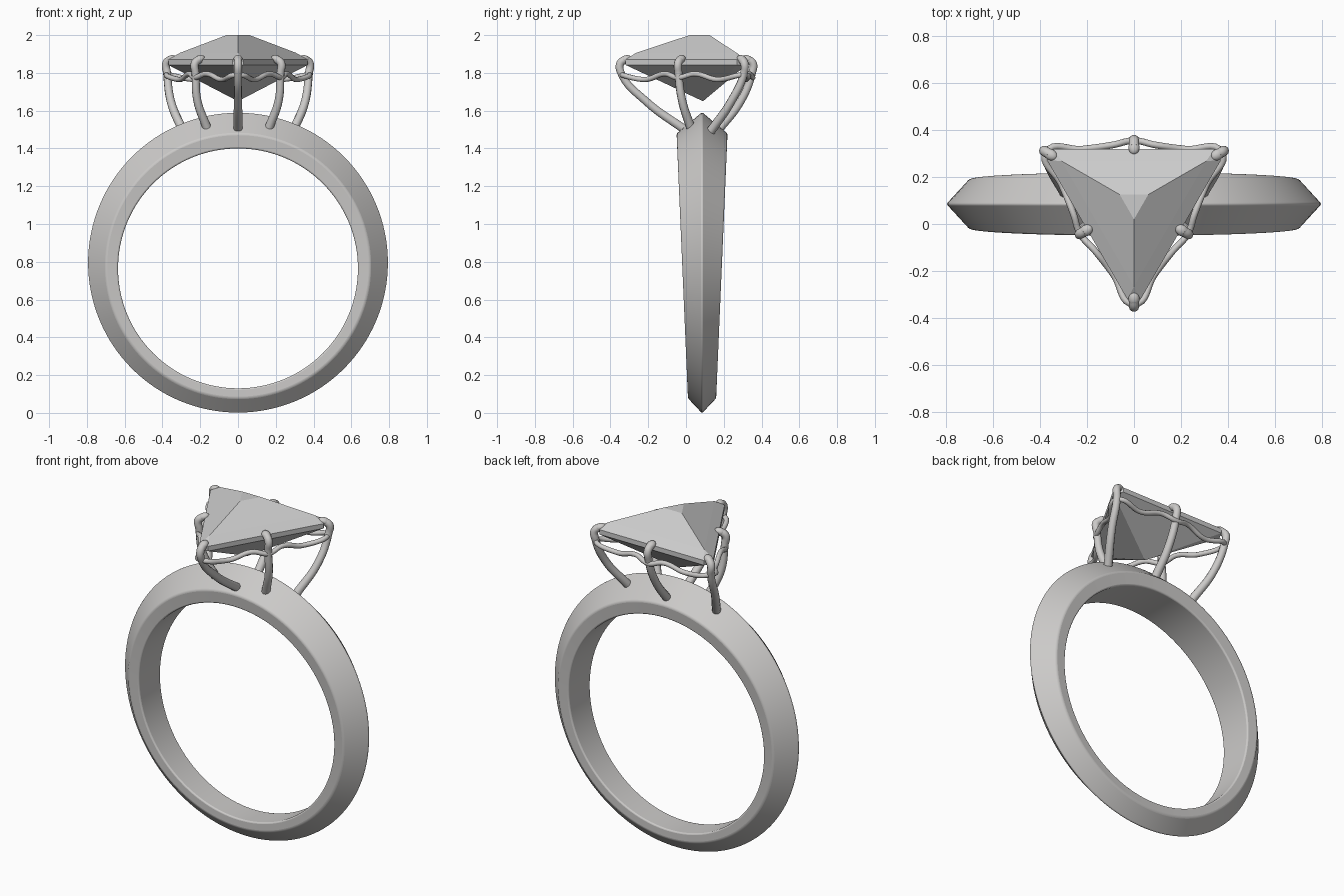
import bpy, bmesh, math
from mathutils import Vector

if "Cube" in bpy.data.objects:
    bpy.data.objects.remove(bpy.data.objects["Cube"])

CY = 0.09            # y of the stone's axis
BAND_Y = 0.085


def material(name, rgb):
    m = bpy.data.materials.new(name)
    m.use_nodes = True
    m.diffuse_color = (*rgb, 1)
    m.node_tree.nodes["Principled BSDF"].inputs["Base Color"].default_value = (*rgb, 1)
    return m


metal = material("pale_grey_metal", (0.6, 0.59, 0.58))
stone = material("pale_grey_stone", (0.6, 0.6, 0.6))


def add_object(name, data, mat):
    ob = bpy.data.objects.new(name, data)
    bpy.context.scene.collection.objects.link(ob)
    data.materials.append(mat)
    return ob


def from_bmesh(name, bm, mat):
    bmesh.ops.recalc_face_normals(bm, faces=bm.faces)
    me = bpy.data.meshes.new(name)
    bm.to_mesh(me)
    bm.free()
    return add_object(name, me, mat)


def polar(angle, r, z, side=0):
    """Point at radius r along an angle, shifted sideways, about the stone's axis."""
    a = math.radians(angle)
    return Vector((r * math.cos(a) - side * math.sin(a),
                   CY + r * math.sin(a) + side * math.cos(a), z))


# Band: knife-edged ring, wider towards the top
def band():
    bm = bmesh.new()
    # centre height, radius, share of half width
    section = [(0.795, 0.797, 0), (0.778, 0.70, 1), (0.765, 0.635, 0.96),
               (0.765, 0.635, -0.96), (0.778, 0.70, -1)]
    steps = 128
    rings = []
    for i in range(steps):
        a = math.tau * i / steps
        ring = []
        for cz, r, share in section:
            z = cz + r * math.sin(a)
            half = 0.075 + (z - 0.075) * 0.043
            ring.append(bm.verts.new((r * math.cos(a), BAND_Y + share * half, z)))
        rings.append(ring)
    n = len(section)
    for i in range(steps):
        p, q = rings[i], rings[(i + 1) % steps]
        for j in range(n):
            k = (j + 1) % n
            bm.faces.new((p[j], p[k], q[k], q[j]))
    ob = from_bmesh("band", bm, metal)
    bev = ob.modifiers.new("soft_edges", "BEVEL")
    bev.width = 0.008
    bev.segments = 3
    bev.limit_method = "ANGLE"
    bev.angle_limit = math.radians(25)
    bpy.context.view_layer.objects.active = ob
    ob.select_set(True)
    bpy.ops.object.shade_smooth_by_angle(angle=math.radians(40))
    ob.select_set(False)


# Stone: trillion cut with a small table, thin girdle and pointed culet
def gem():
    bm = bmesh.new()
    points = [Vector((0, CY, 1.65))]
    for corner in (-90, 30, 150):
        points.append(polar(corner, 0.07, 2.0))
        points.append(polar(corner, 0.355, 1.906))
        for side in (-0.028, 0.028):
            for z in (1.87, 1.842):
                points.append(polar(corner, 0.41, z, side))
    for p in points:
        bm.verts.new(p)
    bmesh.ops.convex_hull(bm, input=bm.verts)
    bmesh.ops.dissolve_limit(bm, angle_limit=0.02, verts=bm.verts, edges=bm.edges)
    from_bmesh("gemstone", bm, stone)


# Round wire through a few points
def wire(name, points, radius, closed=False, radii=None):
    cu = bpy.data.curves.new(name, "CURVE")
    cu.dimensions = "3D"
    cu.bevel_depth = radius
    cu.bevel_resolution = 3
    cu.resolution_u = 8
    cu.use_fill_caps = True
    sp = cu.splines.new("BEZIER")
    sp.bezier_points.add(len(points) - 1)
    sp.use_cyclic_u = closed
    for i, (bp, p) in enumerate(zip(sp.bezier_points, points)):
        bp.co = p
        bp.handle_left_type = bp.handle_right_type = "AUTO"
        bp.radius = radii[i] if radii else 1
    return add_object(name, cu, metal)


# Rounded claw end
def claw_tip(name, place, angle):
    bm = bmesh.new()
    bmesh.ops.create_uvsphere(bm, u_segments=16, v_segments=10, radius=0.025)
    for f in bm.faces:
        f.smooth = True
    ob = from_bmesh(name, bm, metal)
    ob.location = place
    ob.scale = (1.25, 0.95, 0.8)
    ob.rotation_euler = (0, 0.3, math.radians(angle))


def prong(name, angle, foot, reach):
    foot = Vector(foot)
    shoulder = polar(angle, reach, 1.80)
    mid = foot.lerp(shoulder, 0.55) + (polar(angle, 0.02, 0) - Vector((0, CY, 0)))
    mid.z -= 0.015
    tip = polar(angle, reach - 0.025, 1.873)
    path = [foot, mid, shoulder, polar(angle, reach + 0.004, 1.85), tip]
    wire(name, path, 0.022, radii=[1.1, 1, 0.95, 1, 1])
    claw_tip(name + "_tip", tip, angle)


band()
gem()

# Corner claws and edge claws
prong("front_prong", -90, (0, 0.0, 1.495), 0.434)
prong("back_prong", 90, (0, 0.165, 1.49), 0.26)
for side, s in (("left", 1), ("right", -1)):
    def facing(a):
        return a if s > 0 else 180 - a
    prong(side + "_corner_prong", facing(30), (0.29 * s, 0.13, 1.49), 0.434)
    prong(side + "_edge_prong", facing(-30), (0.165 * s, 0.025, 1.51), 0.26)

# Wavy gallery rail joining all prongs
rail = []
for corner in (-90, 30, 150):
    rail.append(polar(corner, 0.43, 1.79))
    for t, d, z in ((-0.22, 0.228, 1.765), (-0.09, 0.246, 1.795), (0, 0.264, 1.775),
                    (0.09, 0.246, 1.795), (0.22, 0.228, 1.765)):
        rail.append(polar(corner + 60, d, z, t))
wire("gallery_rail", rail, 0.014, closed=True)
